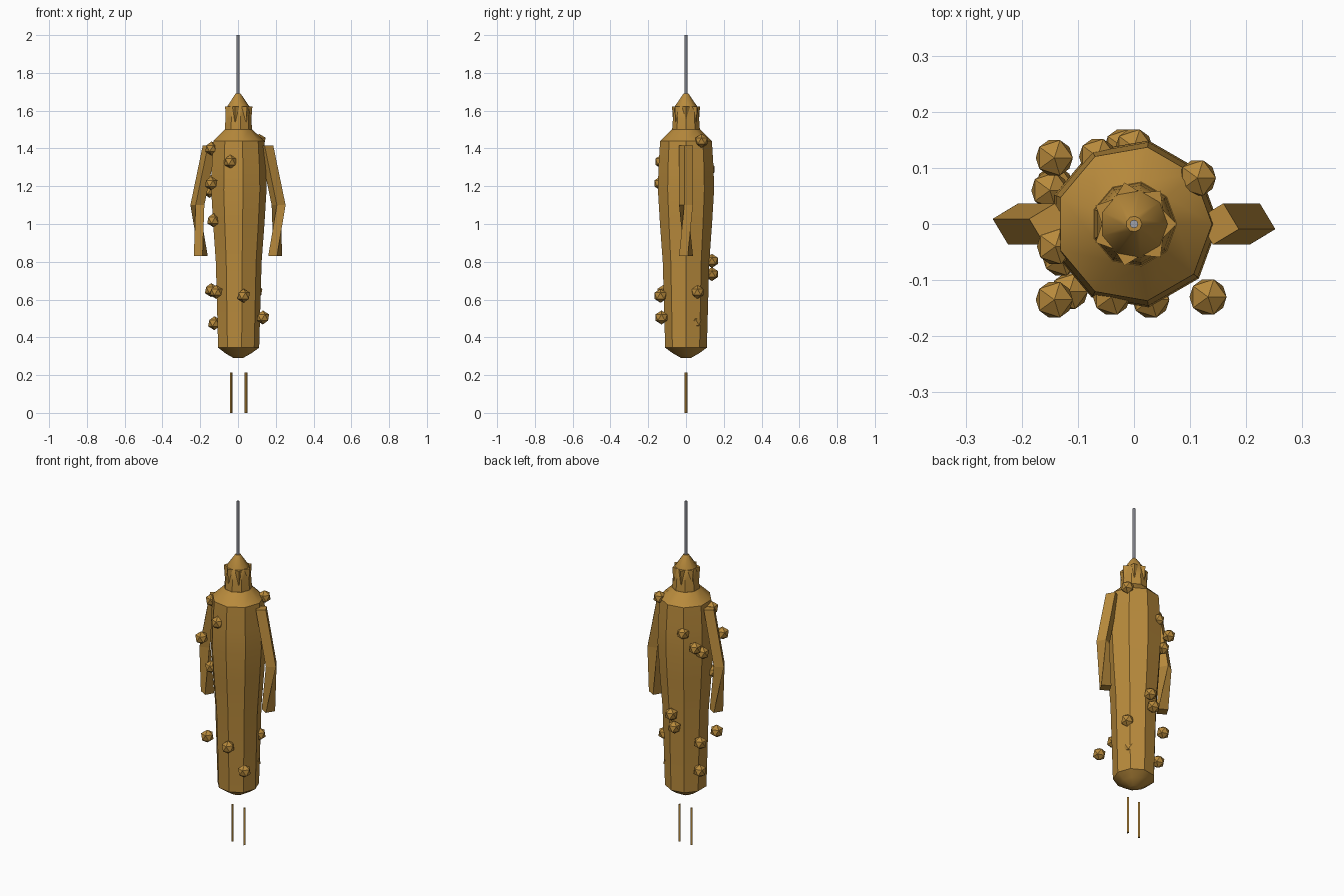
import bpy, bmesh, math
from mathutils import Vector, Matrix

if "Cube" in bpy.data.objects:
    bpy.data.objects.remove(bpy.data.objects["Cube"])


def material(name, rgb):
    m = bpy.data.materials.new(name)
    m.diffuse_color = (*rgb, 1)
    m.use_nodes = True
    m.node_tree.nodes["Principled BSDF"].inputs["Base Color"].default_value = m.diffuse_color
    return m


BROWN = material("golden_brown", (0.48, 0.255, 0.045))
GREY = material("steel_grey", (0.35, 0.36, 0.41))


def finish(name, bm, mat):
    bmesh.ops.recalc_face_normals(bm, faces=bm.faces)
    me = bpy.data.meshes.new(name)
    bm.to_mesh(me)
    bm.free()
    me.materials.append(mat)
    ob = bpy.data.objects.new(name, me)
    bpy.context.collection.objects.link(ob)
    return ob


def smooth(ob, degrees):
    bpy.ops.object.select_all(action='DESELECT')
    ob.select_set(True)
    bpy.context.view_layer.objects.active = ob
    bpy.ops.object.shade_smooth_by_angle(angle=math.radians(degrees))


def tube(name, rings, sides, mat):
    """Loft rings of (x, y, z, radius, turn in degrees)."""
    bm = bmesh.new()
    loops = []
    for x, y, z, r, turn in rings:
        angles = [math.radians(turn) + math.tau * i / sides for i in range(sides)]
        loops.append([bm.verts.new((x + r * math.cos(a), y + r * math.sin(a), z)) for a in angles])
    for a, b in zip(loops, loops[1:]):
        for i in range(sides):
            j = (i + 1) % sides
            bm.faces.new((a[i], a[j], b[j], b[i]))
    bm.faces.new(loops[0])
    bm.faces.new(loops[-1])
    return finish(name, bm, mat)


# Nine-sided body with a rounded base and sloping shoulders
body = tube("body", [(0, 0, z, r, 0) for z, r in (
    (0.29, 0.025), (0.315, 0.07), (0.345, 0.112), (0.80, 0.125), (1.0, 0.140),
    (1.18, 0.151), (1.30, 0.148), (1.44, 0.139), (1.50, 0.076))], 9, BROWN)
smooth(body, 37)

# Head with a pointed cap
head = tube("head", [(0, 0, z, r, 0) for z, r in (
    (1.495, 0.075), (1.56, 0.070), (1.62, 0.062), (1.69, 0.014))], 9, BROWN)
smooth(head, 37)

# Crown of downward-pointing spikes
for i in range(7):
    a = math.tau * i / 7
    c, s = math.cos(a), math.sin(a)
    tube(f"crown_spike_{i + 1}", [
        (0.040 * c, 0.040 * s, 1.623, 0.036, math.degrees(a)),
        (0.069 * c, 0.069 * s, 1.54, 0.001, math.degrees(a))], 4, BROWN)

# Four-sided arms, the forearm twisted; one is the other turned half round
for side, sx, half in (("right", 1, 0), ("left", -1, 180)):
    tube(f"{side}_upper_arm", [
        (sx * 0.215, 0, 1.10, 0.038, half - 14),
        (sx * 0.150, 0, 1.415, 0.038, half - 14)], 4, BROWN)
    tube(f"{side}_forearm", [
        (sx * 0.197, 0, 0.83, 0.038, half - 76),
        (sx * 0.215, 0, 1.10, 0.038, half - 14)], 4, BROWN)

# Small faceted balls scattered on the body
balls = [
    (0.113, 0.082, 1.44), (-0.14, -0.04, 1.40), (-0.04, -0.13, 1.33),
    (-0.065, 0.12, 1.29), (-0.142, 0.118, 1.222), (-0.15, 0.06, 1.175),
    (-0.142, -0.135, 1.215), (-0.13, -0.06, 1.02), (0, 0.137, 0.805),
    (-0.02, 0.137, 0.735), (-0.142, 0.07, 0.65), (-0.115, -0.12, 0.64),
    (0.03, -0.135, 0.62), (0.132, -0.13, 0.505), (-0.125, 0.05, 0.475),
    (0.096, 0.06, 0.64), (0.071, 0.05, 0.48)]
for i, p in enumerate(balls):
    bm = bmesh.new()
    bmesh.ops.create_icosphere(bm, subdivisions=1, radius=0.037,
                               matrix=Matrix.Translation(Vector(p)))
    finish(f"ball_{i + 1}", bm, BROWN)

# Thin legs hanging clear of the body
tube("left_leg", [(-0.035, 0, z, 0.007, 0) for z in (0, 0.215)], 4, BROWN)
tube("right_leg", [(0.042, 0, z, 0.008, 0) for z in (0, 0.215)], 4, BROWN)

# Grey hanging rod
rod = tube("hanging_rod", [(0, 0, z, 0.0075, 0) for z in (1.68, 2.0)], 8, GREY)
smooth(rod, 60)
